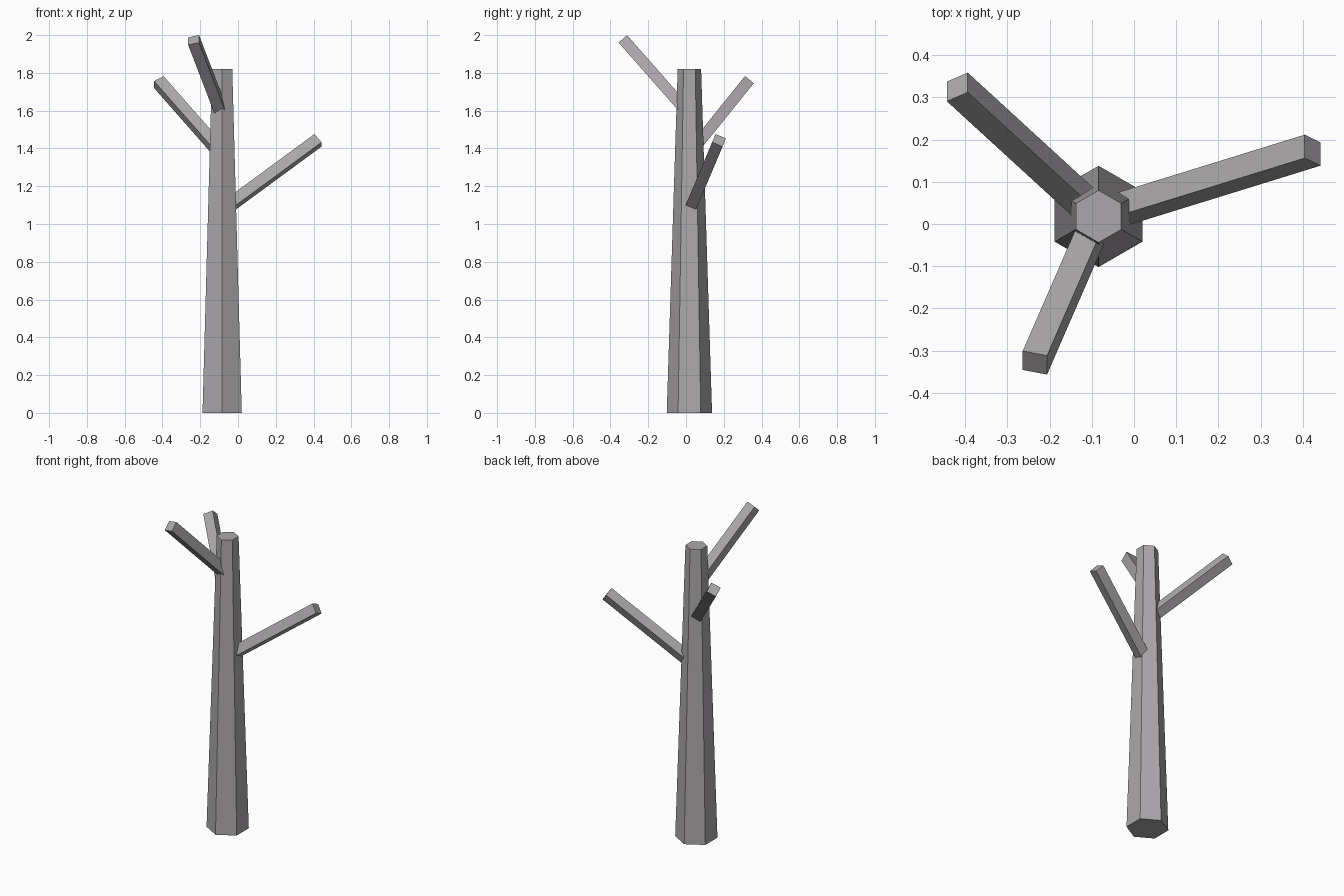
import bpy, math
from mathutils import Vector, Matrix

if "Cube" in bpy.data.objects:
    bpy.data.objects.remove(bpy.data.objects["Cube"])

CX, CY = -0.084, 0.018   # trunk axis
HEIGHT = 1.82

# Dark grey bark
bark = bpy.data.materials.new("bark")
bark.diffuse_color = (0.41, 0.39, 0.405, 1)
bark.use_nodes = True
bark.node_tree.nodes["Principled BSDF"].inputs["Base Color"].default_value = bark.diffuse_color

# Tapered six-sided trunk, with corners pointing along y
bpy.ops.mesh.primitive_cone_add(vertices=6, radius1=0.12, radius2=0.062,
                                depth=HEIGHT, location=(CX, CY, HEIGHT / 2))
trunk = bpy.context.object
trunk.name = "trunk"
trunk.data.materials.append(bark)


def branch(name, start_z, end, width=0.06):
    """Square beam from the trunk axis to the centre of its tip."""
    start, end = Vector((CX, CY, start_z)), Vector(end)
    d = (end - start).normalized()
    v = d.cross(Vector((1, 0, 0))).normalized()
    u = v.cross(d)
    rot = Matrix((u, v, d)).transposed().to_4x4()
    bpy.ops.mesh.primitive_cube_add(size=1)
    ob = bpy.context.object
    ob.name = name
    ob.data.materials.append(bark)
    size = Matrix.Diagonal((width, width, (end - start).length, 1))
    ob.matrix_world = Matrix.Translation((start + end) / 2) @ rot @ size


# Three bare branches
branch("right_branch", 1.07, (0.4235, 0.175, 1.443))
branch("back_left_branch", 1.37, (-0.419, 0.325, 1.751))
branch("front_branch", 1.58, (-0.235, -0.329, 1.974))
